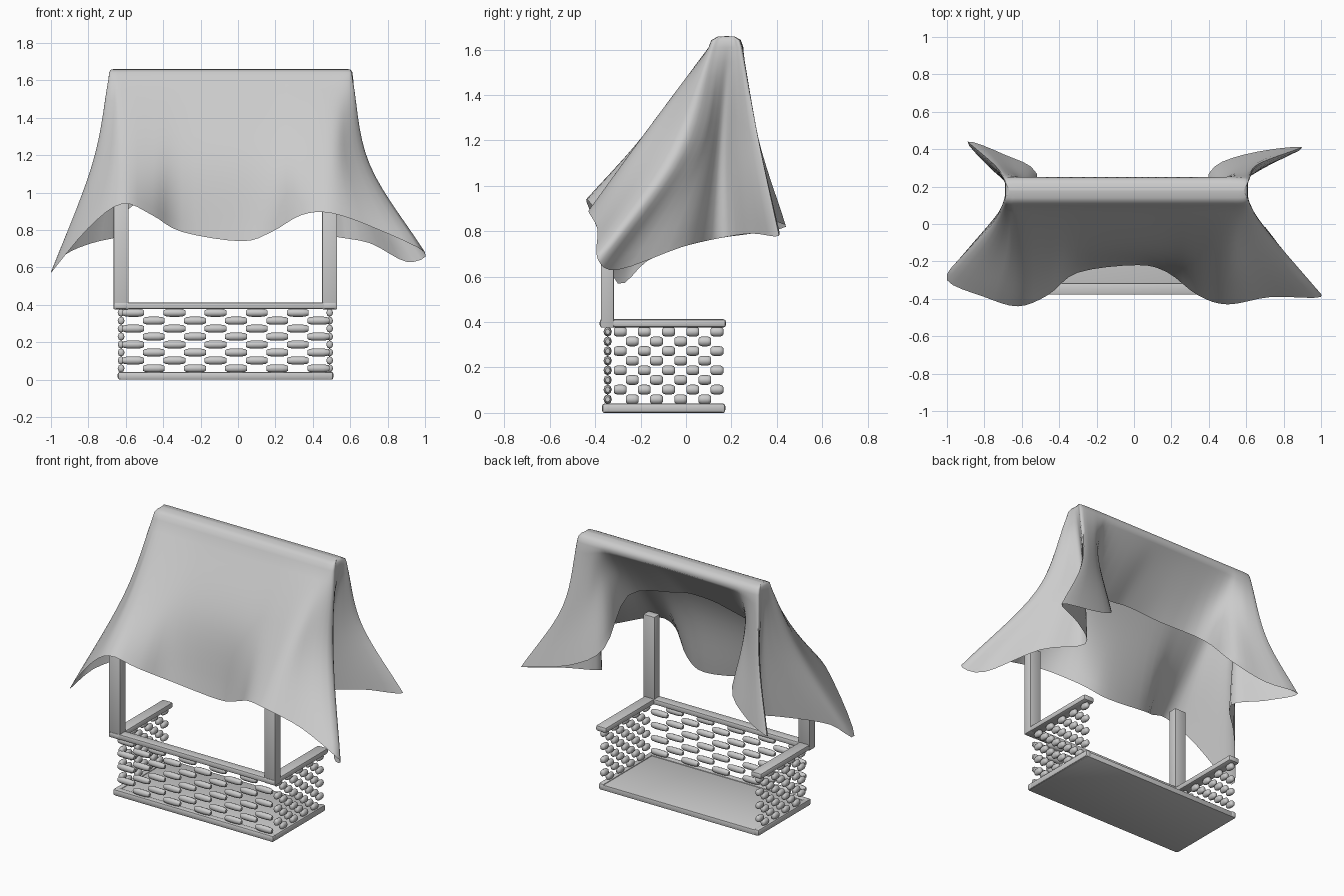
import bpy, bmesh, math
from mathutils import Vector as V

if "Cube" in bpy.data.objects:
    bpy.data.objects.remove(bpy.data.objects["Cube"])


def finish(name, bm, angle=40):
    bmesh.ops.recalc_face_normals(bm, faces=bm.faces)
    me = bpy.data.meshes.new(name)
    bm.to_mesh(me)
    bm.free()
    ob = bpy.data.objects.new(name, me)
    bpy.context.collection.objects.link(ob)
    bpy.context.view_layer.objects.active = ob
    ob.select_set(True)
    bpy.ops.object.shade_smooth_by_angle(angle=math.radians(angle))
    ob.select_set(False)
    return ob


def box(name, lo, hi, bevel=0.008):
    bm = bmesh.new()
    bmesh.ops.create_cube(bm, size=1)
    lo, hi = V(lo), V(hi)
    for v in bm.verts:
        v.co = V([(lo[i] + hi[i]) / 2 + v.co[i] * (hi[i] - lo[i]) for i in range(3)])
    if bevel:
        bmesh.ops.bevel(bm, geom=bm.edges[:], offset=bevel, segments=2, affect='EDGES', profile=0.5)
    return finish(name, bm, 30)


# --- Counter frame: floor, rails, posts ---
XL, XR, YF = -0.625, 0.49, -0.345
box("floor", (-0.63, -0.365, 0), (0.505, 0.17, 0.035), 0.004)
box("front_bottom_bar", (-0.64, -0.37, 0), (0.51, -0.325, 0.042), 0.012)
box("front_rail", (-0.62, -0.378, 0.378), (0.48, -0.315, 0.413))
for side, x in (("left", XL), ("right", XR)):
    box(side + "_bottom_bar", (x - 0.018, -0.37, 0), (x + 0.02, 0.173, 0.042), 0.012)
    box(side + "_rail", (x - 0.038, -0.38, 0.376), (x + 0.038, 0.176, 0.413), 0.012)
    box(side + "_post", (x - 0.04, -0.375, 0.376), (x + 0.04, -0.318, 0.945), 0.004)


# --- Woven wicker walls: checkerboard of fat strand segments ---
def weave(name, start, step, count, length, r):
    bm = bmesh.new()
    axis = V(step).normalized()
    side = V((-axis.y, axis.x, 0))
    prof = [(-0.56, 0.55), (-0.46, 0.85), (-0.25, 1), (0.25, 1), (0.46, 0.85), (0.56, 0.55)]
    for row in range(8):
        for i in range(count):
            if (i + row) % 2 == 0:
                continue
            c = V(start) + V(step) * i + V((0, 0, 0.06 + row * 0.0425))
            rings = []
            for t, k in prof:
                rings.append([bm.verts.new(c + axis * t * length
                              + side * math.cos(a * math.pi / 4) * r * k * 0.85
                              + V((0, 0, math.sin(a * math.pi / 4) * r * k))) for a in range(8)])
            for a, b in zip(rings, rings[1:]):
                for j in range(8):
                    bm.faces.new((a[j], a[(j + 1) % 8], b[(j + 1) % 8], b[j]))
            bm.faces.new(rings[0])
            bm.faces.new(rings[-1])
    return finish(name, bm, 60)


weave("front_wicker", (-0.56, YF, 0), (0.11, 0, 0), 10, 0.104, 0.0215)
weave("left_wicker", (XL, -0.29, 0), (0, 0.0533, 0), 9, 0.05, 0.0215)
weave("right_wicker", (XR, -0.29, 0), (0, 0.0533, 0), 9, 0.05, 0.0215)

# --- Draped cloth canopy: hem point and mid point per fold, left half ---
LEFT = [
    (-0.30, -0.26, 0.79, -0.30, -0.14, 1.20),   # front sag
    (-0.46, -0.38, 0.88, -0.45, -0.17, 1.21),
    (-0.62, -0.44, 0.94, -0.62, -0.19, 1.22),   # over the post
    (-0.80, -0.39, 0.81, -0.70, -0.14, 1.19),
    (-1.00, -0.30, 0.57, -0.78, -0.05, 1.15),   # front corner
    (-0.92, -0.17, 0.67, -0.74, 0.04, 1.15),
    (-0.78, -0.02, 0.73, -0.69, 0.10, 1.15),
    (-0.62, 0.15, 0.77, -0.64, 0.16, 1.15),     # side fold
    (-0.76, 0.29, 0.79, -0.70, 0.24, 1.18),
    (-0.89, 0.44, 0.82, -0.75, 0.32, 1.20),     # back corner
    (-0.69, 0.37, 0.86, -0.65, 0.28, 1.25),
    (-0.52, 0.27, 0.98, -0.58, 0.22, 1.36),
    (-0.52, 0.02, 1.23, -0.50, 0.14, 1.44),     # tucked back flap
    (-0.25, -0.06, 1.29, -0.25, 0.12, 1.47),
]


def mirror_x(x):
    return -x - 0.12 * min(1, (1 - abs(x)) / 0.35)


right = [(mirror_x(a), b, c, mirror_x(d), e, f) for a, b, c, d, e, f in LEFT]
right[2] = (0.50, -0.43, 0.89) + right[2][3:]
right[4] = (1.00, -0.39, 0.68) + right[4][3:]
right[5] = (0.90, -0.30, 0.63) + right[5][3:]
right[9] = (0.90, 0.41, 0.78) + right[9][3:]


def column(c, i):
    hem, mid = V(c[:3]), V(c[3:])
    if 4 <= i <= 9:                             # gable end of the ridge
        x, y = -0.04 + math.copysign(0.65, mid.x), 0.11 + 0.027 * (i - 4)
    else:
        x, y = max(-0.66, min(0.58, mid.x)), (0.10 if i < 4 else 0.252)
    edge = V((x, y, 1.61))
    cap = V((-0.04 + (x + 0.04) * 0.96, 0.18, 1.66))
    return [cap, edge, mid, hem]


cols = [column((0.02, -0.22, 0.74, -0.02, -0.13, 1.20), 0)]
cols += [column(c, i) for i, c in enumerate(LEFT)]
cols += [column((-0.02, -0.07, 1.31, -0.02, 0.11, 1.48), 13)]
cols += [column(right[i], i) for i in reversed(range(len(right)))]


def spline(p0, p1, p2, p3, t):
    return 0.5 * (2 * p1 + (p2 - p0) * t + (2 * p0 - 5 * p1 + 4 * p2 - p3) * t * t
                  + (3 * p1 - p0 - 3 * p2 + p3) * t ** 3)


def strand(c):
    cap, edge, mid, hem = c
    pts = [cap]
    for f, z in ((0.5, 1.657), (0.85, 1.642)):  # rounded ridge crest
        p = cap.lerp(edge, f)
        pts.append(V((p.x, p.y, z)))
    start = edge * 2 - mid
    pts += [spline(start, edge, mid, hem, k / 7) for k in range(7)]
    pts += [spline(edge, mid, hem, hem * 2 - mid, k / 7) for k in range(8)]
    return pts


bm = bmesh.new()
n, SUB = len(cols), 4
rows = []
for i in range(n):
    for s in range(SUB):
        q = [spline(*(cols[(i + d) % n][k] for d in (-1, 0, 1, 2)), s / SUB) for k in range(4)]
        rows.append([bm.verts.new(p) for p in strand(q)])
for a, b in zip(rows, rows[1:] + rows[:1]):
    for k in range(len(a) - 1):
        bm.faces.new((a[k], b[k], b[k + 1], a[k + 1]))
bmesh.ops.remove_doubles(bm, verts=bm.verts[:], dist=0.0005)
finish("cloth_canopy", bm, 70)
